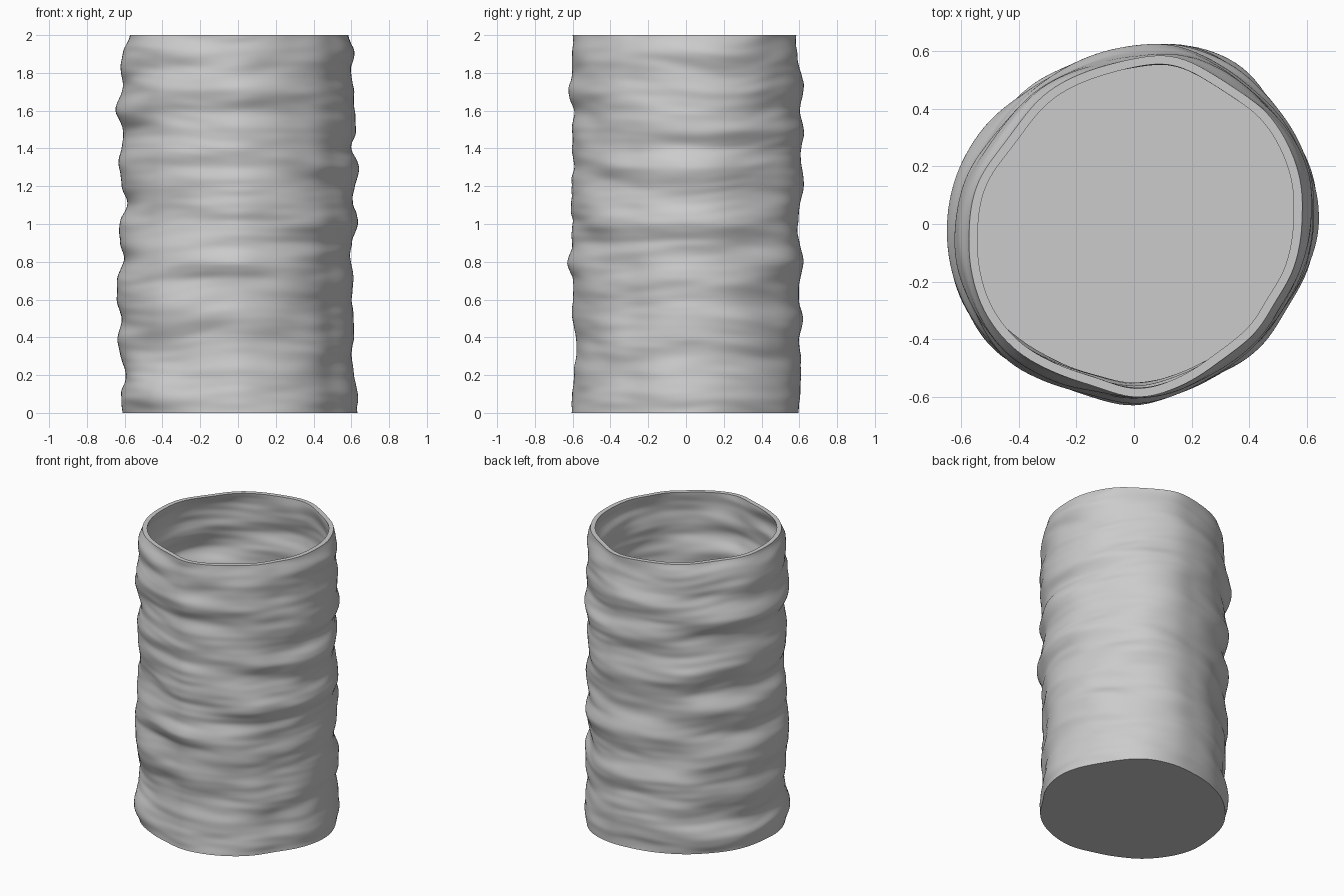
import bpy, bmesh, math
from mathutils import Vector, noise

if "Cube" in bpy.data.objects:
    bpy.data.objects.remove(bpy.data.objects["Cube"], do_unlink=True)

SEGMENTS, ROWS = 144, 180
HEIGHT, WALL, FLOOR = 2.0, 0.03, 0.03
MID = 0.6

# Fold profiles from foot to rim, as offsets from MID in millimetres
RIGHT_FOLDS = [30, 38, 20, 0, 8, 15, 0, 10, -5, 4, 34, 14, 14, 35, 2, 25, 18, 10, 0, 10, -23]
BACK_FOLDS = [-10, -4, 6, 2, -8, 10, -8, -10, 14, -12, -18, -5, 10, -2, 2, 20, -5, 20, 0, -20, -25]
LEFT_FOLDS = [8, 22, -8, 15, 33, 10, 40, 42, 5, 25, 30, -14, 10, 28, 18, 8, 50, 10, 15, 8, -30]
FRONT_FOLDS = [4, 3, 0, -20, -18, 0, 0, -5, 28, 6, 0, 10, 6, -4, 4, 0, -5, 22, 2, 0, 0]
SIDES = [RIGHT_FOLDS, BACK_FOLDS, LEFT_FOLDS, FRONT_FOLDS]

# Lopsided outline, once around in equal steps, in millimetres
OUTLINE = [0, 10, 15, 20, 30, 25, -2, -20, -32, -33, -25, -10, 0,
           14, 20, 14, -6, -12, 0, -10, -17, -22, -30, -12, 0]


def sample(values, t):
    """Smooth interpolation through evenly spaced offsets, t from 0 to 1."""
    t *= len(values) - 1
    i = min(int(t), len(values) - 2)
    f = t - i
    p = [values[min(max(i + k, 0), len(values) - 1)] for k in (-1, 0, 1, 2)]
    slope_a, slope_b = (p[2] - p[0]) / 2, (p[3] - p[1]) / 2
    rise = p[2] - p[1]
    return (p[1] + f * (slope_a + f * (3 * rise - 2 * slope_a - slope_b
            + f * (slope_a + slope_b - 2 * rise)))) / 1000


def radius(angle, z):
    # Blend the four side profiles around the body
    quarter = angle / (math.pi / 2)
    side = int(quarter) % 4
    f = quarter - int(quarter)
    f = f * f * (3 - 2 * f)
    t = z / HEIGHT
    r = MID + (1 - f) * sample(SIDES[side], t) + f * sample(SIDES[(side + 1) % 4], t)
    r += sample(OUTLINE, angle / math.tau)
    # Broad folds on the diagonals and fine wrinkles everywhere, gently slanted
    c, s = math.cos(angle), math.sin(angle)
    z += 0.06 * noise.noise(Vector((c, s, z)))
    r += 0.035 * math.sin(2 * angle) ** 2 * noise.noise(Vector((c * 1.3, s * 1.3, z * 4.5)))
    r += 0.011 * noise.noise(Vector((c * 1.8, s * 1.8 + 7, z * 10)))
    r += 0.004 * noise.noise(Vector((c * 2.5 + 5, s * 2.5, z * 22)))
    return r


def ring(bm, z, inset):
    verts = []
    for i in range(SEGMENTS):
        a = math.tau * i / SEGMENTS
        r = radius(a, z) - inset
        verts.append(bm.verts.new((r * math.cos(a), r * math.sin(a), z)))
    return verts


# Vessel: outer wall up, over the rim, inner wall down to the floor
bm = bmesh.new()
rings = [ring(bm, HEIGHT * i / ROWS, 0) for i in range(ROWS + 1)]
rings += [ring(bm, HEIGHT - (HEIGHT - FLOOR) * i / ROWS, WALL) for i in range(ROWS + 1)]
for low, high in zip(rings, rings[1:]):
    for i in range(SEGMENTS):
        j = (i + 1) % SEGMENTS
        bm.faces.new((low[i], low[j], high[j], high[i]))
bm.faces.new(list(reversed(rings[0])))
bm.faces.new(rings[-1])

mesh = bpy.data.meshes.new("wrinkled_vessel")
bm.to_mesh(mesh)
bm.free()
vessel = bpy.data.objects.new("wrinkled_vessel", mesh)
bpy.context.collection.objects.link(vessel)

# Plain grey clay
clay = bpy.data.materials.new("grey_clay")
clay.use_nodes = True
colour = (0.6, 0.6, 0.6, 1)
clay.diffuse_color = colour
clay.node_tree.nodes["Principled BSDF"].inputs["Base Color"].default_value = colour
mesh.materials.append(clay)

bpy.ops.object.select_all(action="DESELECT")
vessel.select_set(True)
bpy.context.view_layer.objects.active = vessel
bpy.ops.object.shade_smooth_by_angle(angle=math.radians(40))
